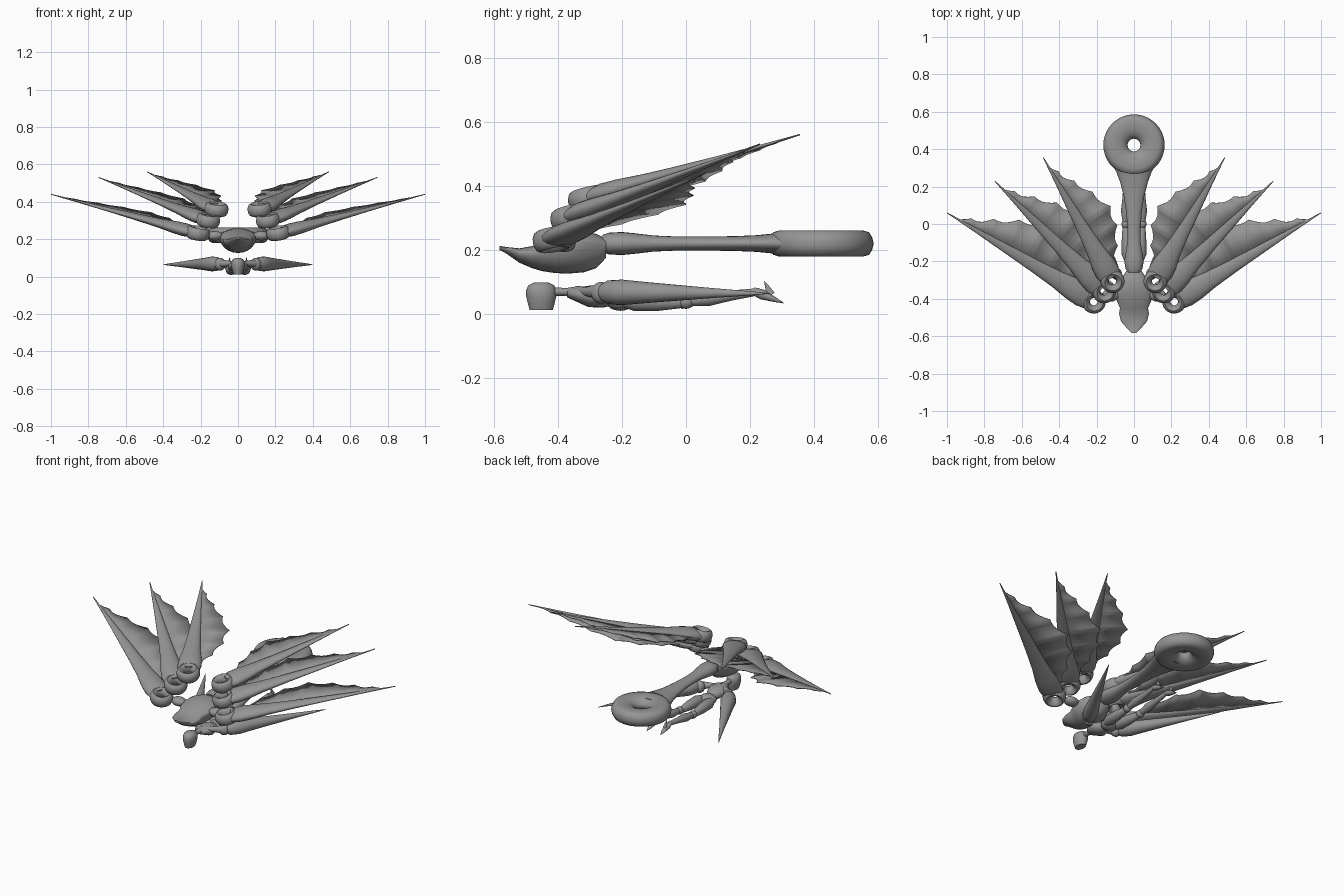
import bpy, bmesh, math
from mathutils import Vector as V

if "Cube" in bpy.data.objects:
    bpy.data.objects.remove(bpy.data.objects["Cube"])

grey = bpy.data.materials.new("bone grey")
grey.diffuse_color = (0.3, 0.3, 0.3, 1)
grey.use_nodes = True
grey.node_tree.nodes["Principled BSDF"].inputs["Base Color"].default_value = grey.diffuse_color


def finish(name, bm, angle=50):
    bmesh.ops.recalc_face_normals(bm, faces=bm.faces)
    me = bpy.data.meshes.new(name)
    bm.to_mesh(me)
    bm.free()
    ob = bpy.data.objects.new(name, me)
    bpy.context.collection.objects.link(ob)
    me.materials.append(grey)
    bpy.context.view_layer.objects.active = ob
    ob.select_set(True)
    bpy.ops.object.shade_smooth_by_angle(angle=math.radians(angle))
    ob.select_set(False)
    return ob


def skin(name, rings, closed=False):
    """Bridge a list of point rings; cap the ends, or join last to first."""
    bm = bmesh.new()
    vs = [[bm.verts.new(p) for p in r] for r in rings]
    n = len(vs[0])
    pairs = list(zip(vs, vs[1:])) + ([(vs[-1], vs[0])] if closed else [])
    for a, b in pairs:
        for i in range(n):
            bm.faces.new((a[i], a[(i + 1) % n], b[(i + 1) % n], b[i]))
    if not closed:
        bm.faces.new(vs[0])
        bm.faces.new(vs[-1])
    return finish(name, bm)


def limb(name, a, b, stations, up=V((0, 0, 1)), n=20):
    """Tapered limb from a to b; stations = (fraction, half width, half height)."""
    a, b = V(a), V(b)
    d = (b - a).normalized()
    side = d.cross(up).normalized()
    top = side.cross(d)
    angs = [2 * math.pi * i / n for i in range(n)]
    return skin(name, [[a + (b - a) * t + side * (w * math.cos(q)) + top * (h * math.sin(q))
                        for q in angs] for t, w, h in stations])


def eyelet(name, c, profile, x=V((1, 0, 0)), y=V((0, 1, 0)), n=40):
    """Ring with a hole; profile = (radius, half height) from hole to rim."""
    c, z = V(c), x.cross(y)
    loop = profile + [(r, -h) for r, h in profile[-2:0:-1]]
    angs = [2 * math.pi * i / n for i in range(n)]
    return skin(name, [[c + (x * math.cos(q) + y * math.sin(q)) * r + z * h for q in angs]
                       for r, h in loop], closed=True)


def ball(name, c, r):
    bm = bmesh.new()
    bmesh.ops.create_uvsphere(bm, u_segments=18, v_segments=12, radius=1)
    for v in bm.verts:
        v.co = V(c) + V(v.co[i] * r[i] for i in range(3))
    return finish(name, bm)


# Upper skull: flat crown, keel-like underside; (y, half width, top, bottom)
rings = []
for y, w, zt, zb in [(-.582, .012, .213, .2), (-.56, .035, .209, .188), (-.52, .07, .205, .16),
                     (-.48, .08, .212, .143), (-.45, .075, .225, .134), (-.41, .092, .24, .128),
                     (-.37, .1, .25, .126), (-.32, .085, .258, .13), (-.28, .06, .25, .143),
                     (-.25, .04, .235, .175)]:
    zm = zb + (zt - zb) * .72
    ring = []
    for i in range(24):
        q = 2 * math.pi * i / 24
        c, s = math.cos(q), math.sin(q)
        ring.append(V((w * c, y, zm + (zt - zm if s > 0 else zm - zb) * s)))
    rings.append(ring)
skin("upper_skull", rings)

# Long handle-like tail ending in a large eyelet
tail = [(-.26, .032, .027), (-.24, .045, .034), (-.2, .052, .036), (-.16, .046, .032),
        (-.1, .036, .025), (-.03, .035, .022), (.06, .041, .022), (.15, .055, .023),
        (.22, .073, .026), (.28, .095, .032), (.33, .125, .038), (.355, .13, .037)]
limb("tail_shaft", (0, 0, .22), (0, 1, .22), tail)
eyelet("tail_eyelet", (0, .422, .22), [(.034, 0), (.038, .012), (.052, .027), (.075, .037), (.1, .041),
                                       (.13, .041), (.15, .035), (.16, .018), (.164, 0)])

# Wings: root, tip, slope of the sail across x and y
wings = [("lower_wing", (.215, -.415, .232), (1.0, .06, .44)),
         ("middle_wing", (.16, -.36, .3), (.745, .23, .53)),
         ("upper_wing", (.115, -.305, .36), (.485, .355, .56))]
slopes = [(.163, .168), (.17, .226), (.1, .247)]
# Sail points in units of wing length: along the bone, out from the bone
peaks = [(1, 0), (.86, .045), (.75, .108), (.62, .18), (.47, .24), (.33, .215),
         (.2, .15), (.11, .085), (.04, .02)]
bone = [(.03, .058, .028), (.08, .066, .034), (.15, .062, .032), (.25, .048, .025), (.4, .036, .018),
        (.6, .024, .011), (.8, .012, .006), (1, .002, .002)]
for s, label in ((1, "right"), (-1, "left")):
    for (name, root, tip), (sx, sy) in zip(wings, slopes):
        a, b = V((root[0] * s, *root[1:])), V((tip[0] * s, *tip[1:]))
        up = V((-sx * s, -sy, 1)).normalized()
        d = (b - a).normalized()
        inner = up.cross(d).normalized() * s
        L = (b - a).length
        limb(f"{label}_{name}_bone", a, b, bone, up)
        eyelet(f"{label}_{name}_eyelet", a, [(.02, 0), (.024, .014), (.034, .028), (.045, .033),
                                             (.056, .027), (.063, .012), (.064, 0)], d, up.cross(d), 28)
        # scalloped sail
        edge = []
        for (u0, v0), (u1, v1) in zip(peaks, peaks[1:]):
            for k in range(5):
                t = k / 5
                dip = math.sin(math.pi * t) * .022
                edge.append((u0 + (u1 - u0) * t, max(.002, v0 + (v1 - v0) * t - dip)))
        edge.append(peaks[-1])
        bm = bmesh.new()
        out = [bm.verts.new(a + d * (u * L) + inner * (v * L)) for u, v in edge]
        base = [bm.verts.new(a + d * (u * L) - inner * .001) for u, v in edge]
        for i in range(len(edge) - 1):
            bm.faces.new((out[i], out[i + 1], base[i + 1], base[i]))
        sail = finish(f"{label}_{name}_sail", bm)
        mod = sail.modifiers.new("thickness", 'SOLIDIFY')
        mod.thickness, mod.offset = .004, 0

    # wing socket between the skull and the lower wing
    ball(f"{label}_wing_socket", (.125 * s, -.38, .218), (.045, .035, .025))

    # Lower figure: shoulder, blade arm, leg and clawed foot
    limb(f"{label}_collar", (0, -.34, .07), (.1 * s, -.275, .07),
         [(0, .018, .018), (.4, .014, .013), (.8, .02, .02), (1, .018, .018)])
    ball(f"{label}_shoulder", (.095 * s, -.265, .066), (.03, .032, .034))
    limb(f"{label}_blade_arm", (.1 * s, -.27, .068), (.398 * s, .262, .064),
         [(0, .018, .02), (.05, .036, .037), (.13, .043, .04), (.25, .036, .034), (.45, .026, .025),
          (.7, .014, .014), (.9, .006, .006), (1, .001, .001)])
    limb(f"{label}_thigh", (.032 * s, -.2, .04), (.045 * s, .0, .035),
         [(0, .018, .018), (.2, .032, .03), (.55, .027, .028), (.9, .018, .018), (1, .012, .012)])
    ball(f"{label}_knee", (.045 * s, .0, .038), (.022, .026, .022))
    limb(f"{label}_shin", (.045 * s, .0, .038), (.045 * s, .23, .07),
         [(0, .014, .014), (.3, .025, .023), (.6, .017, .016), (1, .011, .011)])
    limb(f"{label}_foot", (.045 * s, .21, .072), (.045 * s, .305, .034),
         [(0, .01, .012), (.3, .018, .016), (.7, .012, .008), (1, .002, .001)])
    limb(f"{label}_heel_claw", (.045 * s, .265, .06), (.045 * s, .245, .102),
         [(0, .009, .014), (.5, .006, .008), (1, .001, .001)], V((0, 1, 0)), 10)
    limb(f"{label}_knee_spur", (.045 * s, .03, .035), (.05 * s, -.015, .016),
         [(0, .009, .009), (1, .001, .001)], n=10)

# Lower figure: small skull, neck, ribcage, waist and pelvis
small = [(.012, .024, .036), (.03, .03, .041), (.055, .036, .047), (.075, .036, .047),
         (.09, .03, .04), (.099, .014, .022)]
limb("small_skull", (0, -.452, 0), (0, -.452, 1), small, V((0, 1, 0)))
limb("neck", (0, -.42, .07), (0, -.33, .068), [(0, .014, .014), (.5, .016, .012), (1, .025, .02)])
limb("ribcage", (0, -.37, .066), (0, -.23, .045),
     [(0, .02, .014), (.2, .045, .022), (.5, .056, .034), (.8, .042, .03), (1, .025, .02)])
ball("pelvis", (0, -.205, .04), (.05, .045, .03))
